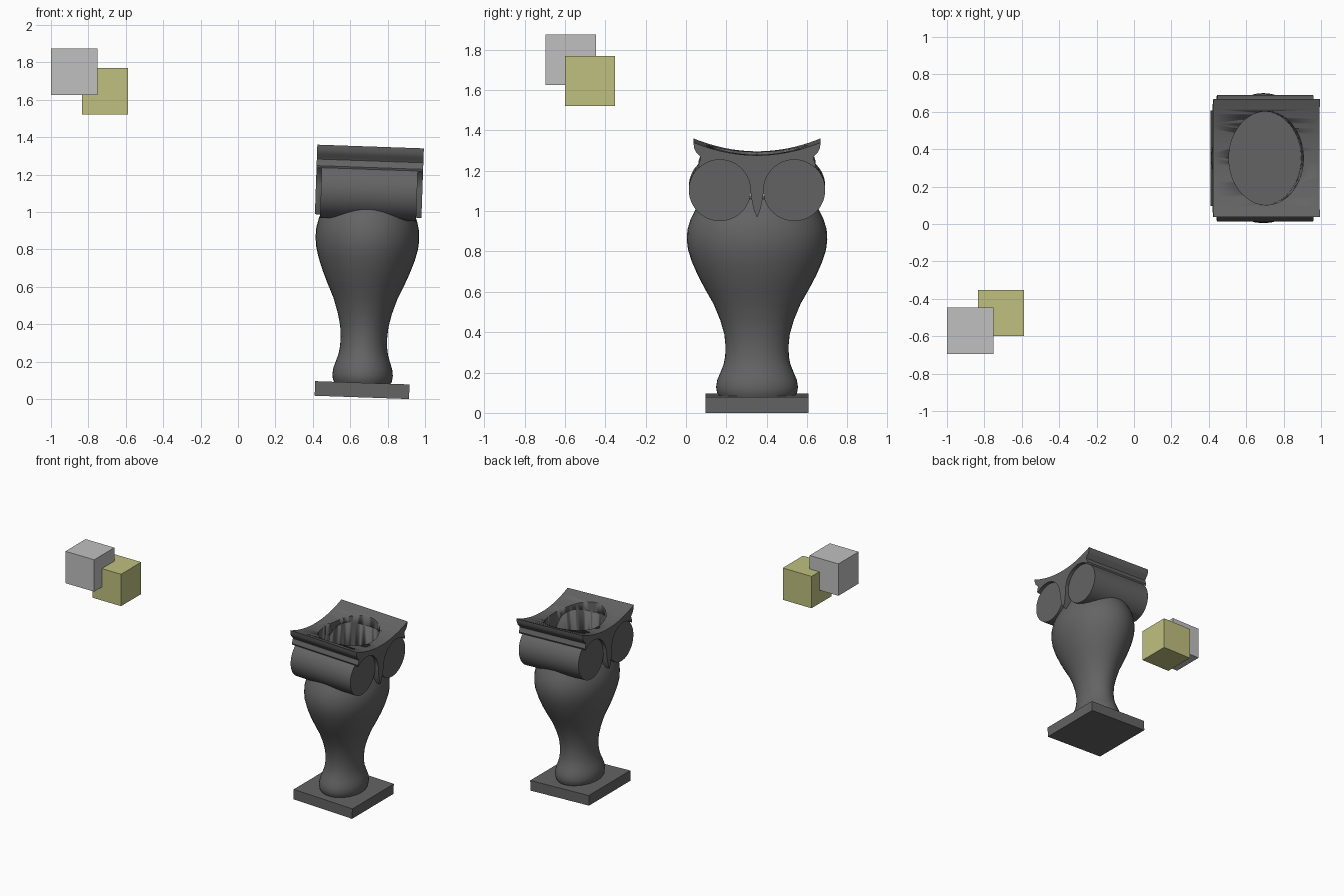
import bpy, bmesh, math
from math import sin, cos, pi, radians

if "Cube" in bpy.data.objects:
    bpy.data.objects.remove(bpy.data.objects["Cube"])


def material(name, rgb):
    m = bpy.data.materials.new(name)
    m.use_nodes = True
    m.diffuse_color = (*rgb, 1)
    m.node_tree.nodes["Principled BSDF"].inputs["Base Color"].default_value = (*rgb, 1)
    return m


DARK = material("dark_grey", (0.127, 0.127, 0.127))
SILVER = material("silver_grey", (0.527, 0.527, 0.527))
OLIVE = material("pale_olive", (0.527, 0.527, 0.216))

TILT = radians(2)
ORIGIN = (0.662, 0.352, 0.009)
ASPECT = 0.797  # depth of the oval sections relative to their width


def finish(name, bm, mat, loc=ORIGIN, tilt=TILT, smooth=True):
    bmesh.ops.recalc_face_normals(bm, faces=bm.faces)
    me = bpy.data.meshes.new(name)
    bm.to_mesh(me)
    bm.free()
    ob = bpy.data.objects.new(name, me)
    bpy.context.collection.objects.link(ob)
    ob.location = loc
    ob.rotation_euler = (0, tilt, 0)
    me.materials.append(mat)
    if smooth:
        bpy.ops.object.select_all(action="DESELECT")
        ob.select_set(True)
        bpy.context.view_layer.objects.active = ob
        bpy.ops.object.shade_smooth_by_angle(angle=radians(35))
    return ob


def box(name, size, loc, mat, tilt=0, lift=0):
    bm = bmesh.new()
    bmesh.ops.create_cube(bm, size=1)
    for v in bm.verts:
        v.co = (v.co.x * size[0], v.co.y * size[1], v.co.z * size[2] + lift)
    return finish(name, bm, mat, loc, tilt, smooth=False)


def lathe(name, profile, segs):
    """Oval turned solid from (half width, height) pairs."""
    bm = bmesh.new()
    rings = [[bm.verts.new((ASPECT * r * cos(2 * pi * i / segs), r * sin(2 * pi * i / segs), z))
              for i in range(segs)] for r, z in profile]
    for a, b in zip(rings, rings[1:]):
        for i in range(segs):
            j = (i + 1) % segs
            bm.faces.new((a[i], a[j], b[j], b[i]))
    bm.faces.new(rings[0])
    bm.faces.new(rings[-1])
    return finish(name, bm, DARK)


def extrude_x(name, outline, half):
    """Solid from a (y, z) outline, running from -half to half along x."""
    bm = bmesh.new()
    face = bm.faces.new([bm.verts.new((-half, y, z)) for y, z in outline])
    new = bmesh.ops.extrude_face_region(bm, geom=[face])["geom"]
    bmesh.ops.translate(bm, vec=(2 * half, 0, 0),
                        verts=[g for g in new if isinstance(g, bmesh.types.BMVert)])
    return finish(name, bm, DARK)


def arc(cy, cz, r, start, end, n):
    steps = [radians(start + (end - start) * i / n) for i in range(n + 1)]
    return [(cy + r * cos(a), cz + r * sin(a)) for a in steps]


# Loose cubes
box("silver_cube", (0.248,) * 3, (-0.876, -0.571, 1.75), SILVER)
box("olive_cube", (0.248,) * 3, (-0.711, -0.476, 1.645), OLIVE)

# Base slab
box("base_slab", (0.505, 0.51, 0.078), ORIGIN, DARK, TILT, 0.039)

# Turned body
body = lathe("body", [
    (0.185, 0.07), (0.198, 0.09), (0.203, 0.12), (0.197, 0.155), (0.182, 0.19),
    (0.166, 0.23), (0.158, 0.27), (0.156, 0.32), (0.162, 0.38), (0.182, 0.45),
    (0.215, 0.53), (0.255, 0.6), (0.292, 0.67), (0.323, 0.74), (0.342, 0.8),
    (0.348, 0.85), (0.345, 0.9), (0.33, 0.95), (0.305, 1.0), (0.27, 1.06)], 40)

# Eye cylinders
EYE_Y, EYE_Z, EYE_R = 0.184, 1.105, 0.154
eyes = [extrude_x(n, arc(s * EYE_Y, EYE_Z, EYE_R, 0, 352.5, 47), 0.257)
        for n, s in (("left_eye", -1), ("right_eye", 1))]

# Brow with horns and beak
side = [(0.315 * i / 12, 1.278 + 0.064 * (i / 12) ** 2) for i in range(1, 13)]
side += [(0.312, 1.315), (0.302, 1.293), (0.285, 1.276), (0.279, 1.265), (0.284, 1.248),
         (0.29, 1.23)]
side += arc(EYE_Y, EYE_Z, EYE_R - 0.003, 48, 180, 20)
side += [(0.028, 1.065), (0.021, 1.03), (0.014, 1.0)]
outline = [(0, 1.278)] + side + [(0, 0.97)] + [(-y, z) for y, z in reversed(side)]
brow = extrude_x("brow_and_beak", outline, 0.285)

# Oval hollow in the top
cutter = lathe("hollow_cutter", [(0.25, 0.93), (0.25, 1.5)], 64)
cutter.hide_render = True
for ob in [body, brow] + eyes:
    mod = ob.modifiers.new("hollow", "BOOLEAN")
    mod.operation = "DIFFERENCE"
    mod.solver = "EXACT"
    mod.object = cutter
    bpy.context.view_layer.objects.active = ob
    bpy.ops.object.modifier_apply(modifier=mod.name)
bpy.data.objects.remove(cutter)
